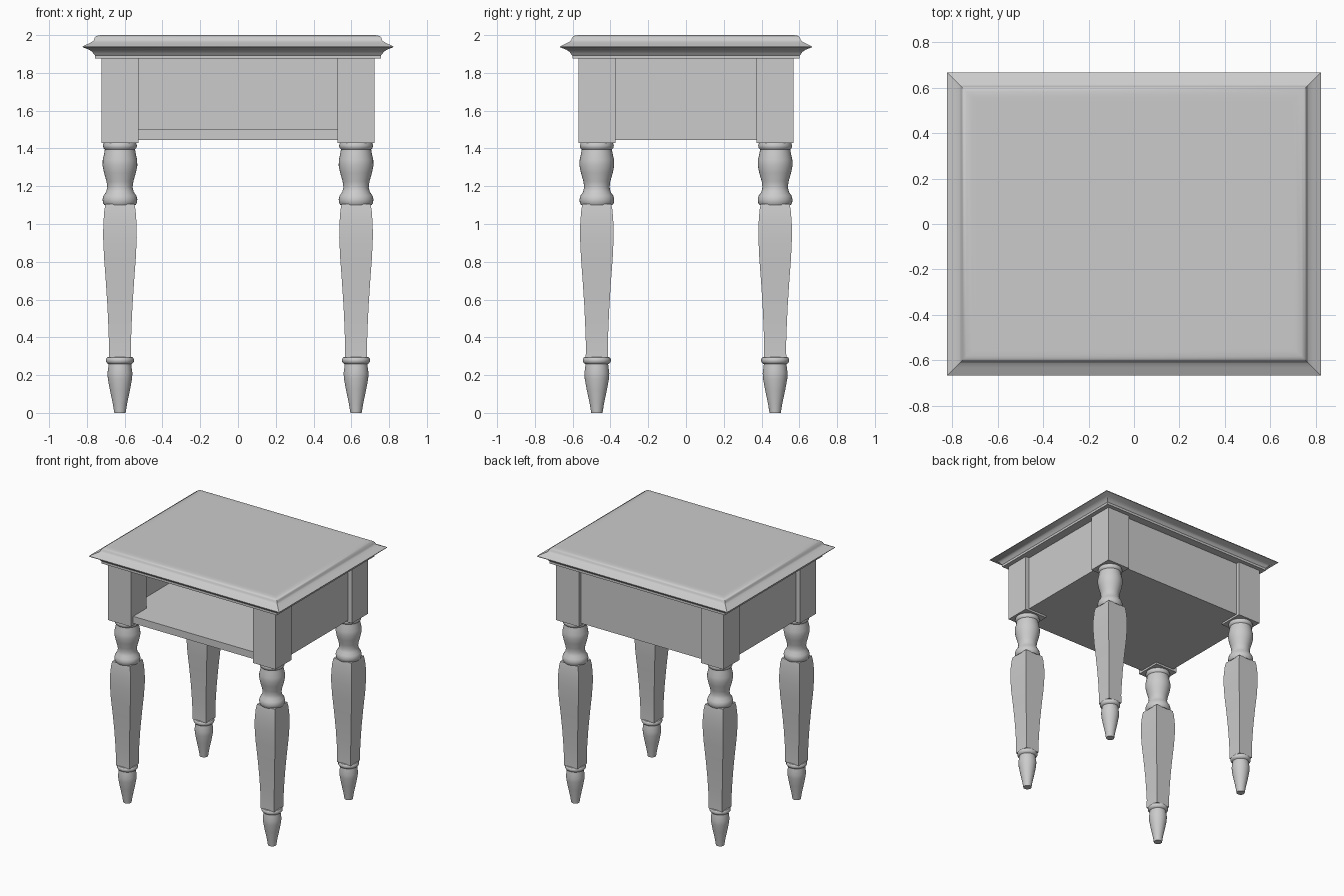
import bpy, bmesh, math

cube = bpy.data.objects.get("Cube")
if cube:
    bpy.data.objects.remove(cube, do_unlink=True)

grey = bpy.data.materials.new("plain grey")
grey.use_nodes = True
colour = (0.6, 0.6, 0.6, 1)
grey.diffuse_color = colour
grey.node_tree.nodes["Principled BSDF"].inputs["Base Color"].default_value = colour


def loft(name, rings, location=(0, 0, 0), smooth=True):
    """Skin a stack of rings, bottom to top, and cap both ends."""
    bm = bmesh.new()
    loops = [[bm.verts.new(p) for p in ring] for ring in rings]
    n = len(loops[0])
    for low, high in zip(loops, loops[1:]):
        for i in range(n):
            j = (i + 1) % n
            bm.faces.new((low[i], low[j], high[j], high[i]))
    bm.faces.new(loops[0][::-1])
    bm.faces.new(loops[-1])
    mesh = bpy.data.meshes.new(name)
    bm.to_mesh(mesh)
    bm.free()
    mesh.materials.append(grey)
    obj = bpy.data.objects.new(name, mesh)
    obj.location = location
    bpy.context.collection.objects.link(obj)
    if smooth:
        bpy.ops.object.select_all(action='DESELECT')
        obj.select_set(True)
        bpy.context.view_layer.objects.active = obj
        bpy.ops.object.shade_smooth_by_angle(angle=math.radians(35))
    return obj


def rect(hx, hy, z):
    return [(-hx, -hy, z), (hx, -hy, z), (hx, hy, z), (-hx, hy, z)]


def circle(r, z, n=32):
    return [(r * math.cos(math.tau * i / n), r * math.sin(math.tau * i / n), z)
            for i in range(n)]


def box(name, x, y, z):
    """Box from (min, max) pairs."""
    hx, hy = (x[1] - x[0]) / 2, (y[1] - y[0]) / 2
    loft(name, [rect(hx, hy, z[0]), rect(hx, hy, z[1])],
         ((x[0] + x[1]) / 2, (y[0] + y[1]) / 2, 0), smooth=False)


# Moulded table top: (inset from the outer edge, height)
TOP = [(.065, 1.875), (.065, 1.893), (.058, 1.9), (.05, 1.912), (.035, 1.922),
       (0, 1.936), (0, 1.94), (.035, 1.957), (.054, 1.967), (.06, 1.975),
       (.063, 1.986), (.072, 1.995), (.085, 1.999), (.11, 2), (.13, 2)]
loft("table_top", [rect(.822 - d, .667 - d, z) for d, z in TOP])

# Leg profiles: (radius or half width, height)
FOOT = [(.03, 0), (.038, .05), (.053, .12), (.064, .18), (.066, .21),
        (.062, .24), (.06, .258), (.068, .263), (.074, .272), (.074, .285),
        (.068, .294), (.055, .297)]
SHAFT = [(.059, .292), (.058, .36), (.061, .45), (.066, .56), (.075, .7),
         (.084, .82), (.089, .93), (.088, 1.0), (.083, 1.07), (.077, 1.105)]
VASE = [(.083, 1.1), (.09, 1.112), (.092, 1.13), (.087, 1.15), (.073, 1.17),
        (.067, 1.195), (.071, 1.225), (.084, 1.27), (.092, 1.31),
        (.091, 1.34), (.083, 1.375), (.08, 1.395), (.087, 1.402),
        (.09, 1.415), (.086, 1.428), (.07, 1.432)]

for sx, side in ((-1, "right"), (1, "left")):
    for sy, end in ((-1, "front"), (1, "back")):
        tag = f"{end}_{side}"
        at = (sx * .625, sy * .472, 0)
        loft("foot_" + tag, [circle(r, z) for r, z in FOOT], at)
        loft("leg_shaft_" + tag, [rect(r, r, z) for r, z in SHAFT], at)
        loft("leg_turning_" + tag, [circle(r, z) for r, z in VASE], at)
        loft("post_" + tag, [rect(.098, .098, z) for z in (1.43, 1.876)], at, False)

# Open-fronted case: side panels, back panel and shelf
PANEL_Z = (1.445, 1.876)
box("side_panel_right", (-.69, -.635), (-.45, .45), PANEL_Z)
box("side_panel_left", (.635, .69), (-.45, .45), PANEL_Z)
box("back_panel", (-.6, .6), (.485, .54), PANEL_Z)
box("shelf", (-.637, .637), (-.54, .487), (1.445, 1.5))
